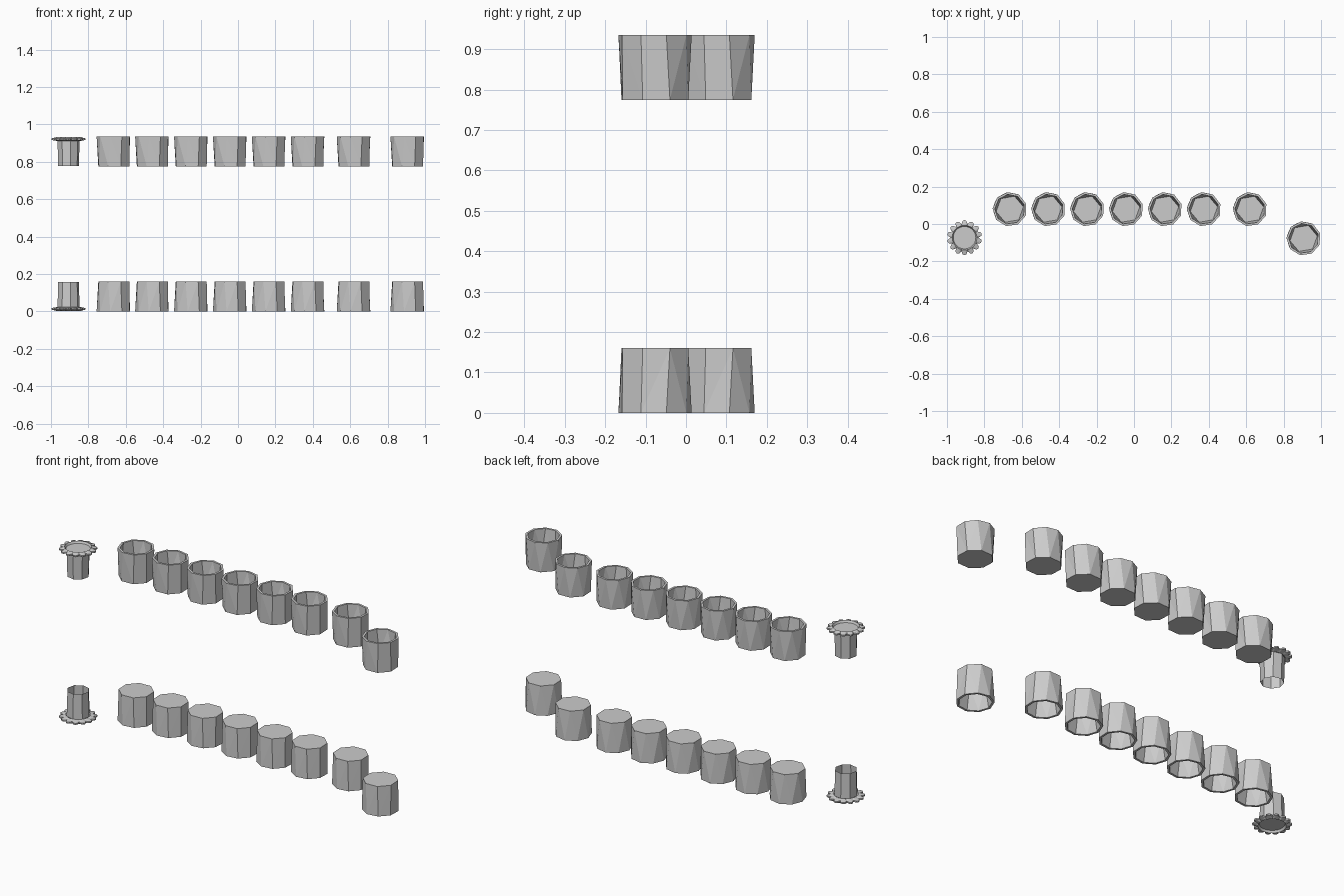
import bpy, bmesh
from math import cos, sin, radians, tau

if "Cube" in bpy.data.objects:
    bpy.data.objects.remove(bpy.data.objects["Cube"])

TOP = 0.935          # overall height; upper row mirrors the lower row


def ring(bm, n, r, z, offset):
    """Polygon of n points; r may be a list cycled around the ring."""
    rs = r if isinstance(r, (list, tuple)) else [r]
    out = []
    for i in range(n):
        a = radians(offset) + tau * i / n
        q = rs[i % len(rs)]
        out.append(bm.verts.new((q * cos(a), q * sin(a), z)))
    return out


def stitch(bm, a, b):
    """Join two rings of possibly different counts (quads if equal)."""
    n, m = len(a), len(b)
    if n == m:
        for i in range(n):
            bm.faces.new((a[i], a[(i + 1) % n], b[(i + 1) % n], b[i]))
        return
    i = j = 0
    while i < n or j < m:
        if j >= m or (i < n and (i + 0.5) / n <= (j + 0.5) / m):
            bm.faces.new((a[i % n], a[(i + 1) % n], b[j % m]))
            i += 1
        else:
            bm.faces.new((a[i % n], b[(j + 1) % m], b[j % m]))
            j += 1


def make_mesh(bm, name, upper):
    if upper:
        for v in bm.verts:
            v.co.z = TOP - v.co.z
        bmesh.ops.reverse_faces(bm, faces=bm.faces[:])
    me = bpy.data.meshes.new(name)
    bm.to_mesh(me)
    bm.free()
    return me


def knob_mesh(upper):
    """Tapered hollow cup, open at z = 0 and closed on the far end."""
    bm = bmesh.new()
    cap = ring(bm, 8, 0.088, 0.16, 25)
    rim_out = ring(bm, 9, 0.092, 0, 18)
    rim_in = ring(bm, 9, 0.080, 0, 18)
    floor = ring(bm, 6, 0.074, 0.13, 10)
    bm.faces.new(cap)
    bm.faces.new(floor[::-1])
    stitch(bm, rim_out, cap)
    stitch(bm, rim_in, rim_out)
    stitch(bm, floor, rim_in)
    bmesh.ops.recalc_face_normals(bm, faces=bm.faces[:])
    return make_mesh(bm, "knob", upper)


def toothed_cap_mesh(upper):
    """Toothed flange with a shallow dish and a hollow stem."""
    bm = bmesh.new()
    teeth = [0.074, 0.090, 0.094, 0.090]
    n = 56
    dish = ring(bm, n, 0.060, 0.014, 0)
    lip = ring(bm, n, 0.066, 0.003, 0)
    low = ring(bm, n, teeth, 0.010, 0)
    high = ring(bm, n, teeth, 0.018, 0)
    neck = ring(bm, n, 0.060, 0.024, 0)
    bm.faces.new(dish[::-1])
    for a, b in ((dish, lip), (lip, low), (low, high), (high, neck)):
        stitch(bm, b, a)
    base = ring(bm, 8, 0.060, 0.022, 10)
    end = ring(bm, 8, 0.056, 0.157, 10)
    stitch(bm, base, end)
    bmesh.ops.recalc_face_normals(bm, faces=bm.faces[:])
    return make_mesh(bm, "toothed_cap", upper)


def place(name, me, x, y):
    ob = bpy.data.objects.new(name, me)
    ob.location = (x, y, 0)
    bpy.context.collection.objects.link(ob)


# Knob row plus one offset knob, and the toothed cap on the left
spots = [(x, 0.079) for x in (-0.664, -0.458, -0.25, -0.042, 0.166, 0.374, 0.62)]
spots.append((0.907, -0.077))

for level, upper in (("lower", False), ("upper", True)):
    knob = knob_mesh(upper)
    for i, (x, y) in enumerate(spots):
        place(f"{level}_knob_{i + 1}", knob, x, y)
    place(f"{level}_toothed_cap", toothed_cap_mesh(upper), -0.906, -0.073)
